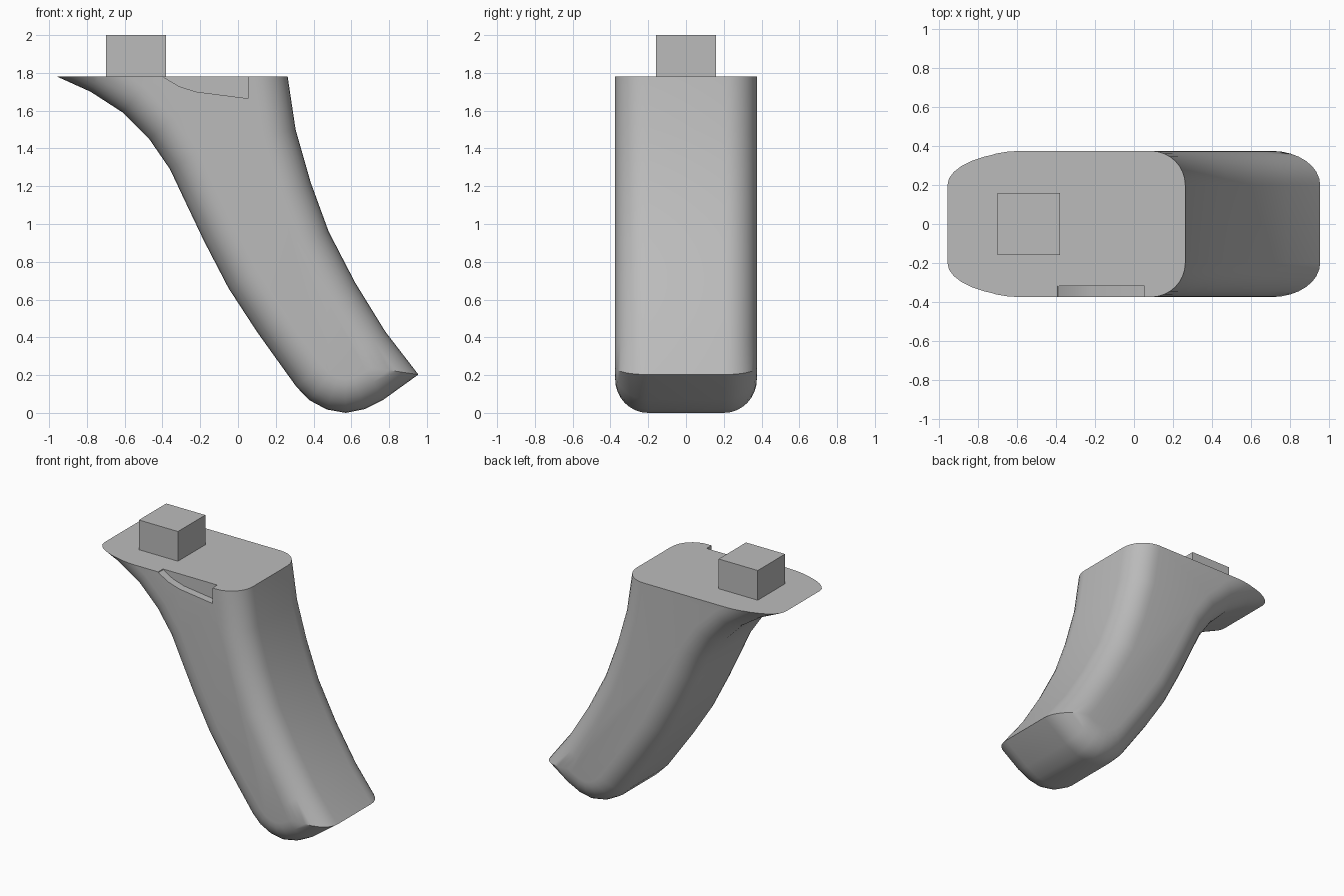
import bpy, bmesh, math
from mathutils import Vector

if "Cube" in bpy.data.objects:
    bpy.data.objects.remove(bpy.data.objects["Cube"])

W, R, TOP, SEG = 0.375, 0.175, 1.78, 8

grey = bpy.data.materials.new("plain grey")
grey.diffuse_color = (0.5, 0.5, 0.5, 1)
grey.use_nodes = True
grey.node_tree.nodes["Principled BSDF"].inputs["Base Color"].default_value = grey.diffuse_color


def make_object(name, bm):
    bmesh.ops.recalc_face_normals(bm, faces=bm.faces)
    mesh = bpy.data.meshes.new(name)
    bm.to_mesh(mesh)
    bm.free()
    mesh.materials.append(grey)
    ob = bpy.data.objects.new(name, mesh)
    bpy.context.collection.objects.link(ob)
    return ob


def prism(name, outline, y0, y1):
    """Extrude an x-z outline along y."""
    bm = bmesh.new()
    face = bm.faces.new([bm.verts.new((x, y0, z)) for x, z in outline])
    ext = bmesh.ops.extrude_face_region(bm, geom=[face])
    moved = [v for v in ext["geom"] if isinstance(v, bmesh.types.BMVert)]
    bmesh.ops.translate(bm, verts=moved, vec=(0, y1 - y0, 0))
    return make_object(name, bm)


def inset(points, d):
    """Move an anticlockwise outline inward by d; its last edge (the top) stays level."""
    n = len(points)
    normals = []
    for i in range(n):
        e = (points[(i + 1) % n] - points[i]).normalized()
        normals.append(Vector((-e.y, e.x)))
    out = []
    for i, p in enumerate(points):
        a, b = normals[i - 1], normals[i]
        if i == 0:
            out.append(p + Vector((d / b.x, 0)))
        elif i == n - 1:
            out.append(p + Vector((d / a.x, 0)))
        else:
            out.append(p + (a + b) * d / (1 + a.dot(b)))
    return out


# Grip side profile, running past the top plane so it can be trimmed flat
back = [(-1.58, 2.06), (-0.957, 1.78), (-0.78, 1.70), (-0.61, 1.59), (-0.47, 1.45),
        (-0.36, 1.29), (-0.28, 1.12), (-0.18, 0.91), (-0.05, 0.66), (0.10, 0.43)]
base = [(0.20, 0.29), (0.31, 0.137), (0.38, 0.066), (0.47, 0.018), (0.57, 0.0),
        (0.67, 0.02), (0.77, 0.07), (0.955, 0.203)]
front = [(0.78, 0.43), (0.62, 0.69), (0.48, 0.96), (0.385, 1.22), (0.305, 1.50),
         (0.263, 1.78), (0.221, 2.06)]
profile = [Vector(p) for p in back + base + front]

# Rounded grip: stacked inset outlines form the fillet on both sides
bm = bmesh.new()
steps = [k / SEG * math.pi / 2 for k in range(SEG + 1)]
layers = [(-(W - R + R * math.sin(t)), R * (1 - math.cos(t))) for t in reversed(steps)]
layers += [(-y, d) for y, d in reversed(layers)]
rings = [[bm.verts.new((p.x, y, p.y)) for p in inset(profile, d)] for y, d in layers]
for lo, hi in zip(rings, rings[1:]):
    for i in range(len(profile)):
        j = (i + 1) % len(profile)
        bm.faces.new((lo[i], lo[j], hi[j], hi[i]))
bm.faces.new(rings[0])
bm.faces.new(rings[-1])
bmesh.ops.bisect_plane(bm, geom=bm.verts[:] + bm.edges[:] + bm.faces[:], dist=1e-5,
                       plane_co=(0, 0, TOP), plane_no=(0, 0, 1), clear_outer=True)
bmesh.ops.holes_fill(bm, edges=[e for e in bm.edges if e.is_boundary], sides=0)
grip = make_object("grip", bm)

# Shallow notch in the upper front side
notch = prism("notch_cutter", [(-0.395, 1.79), (-0.39, 1.775), (-0.31, 1.728), (-0.22, 1.70),
                               (0.053, 1.665), (0.053, 1.79)], -0.5, -0.318)
mod = grip.modifiers.new("notch", 'BOOLEAN')
mod.operation = 'DIFFERENCE'
mod.solver = 'EXACT'
mod.object = notch
bpy.context.view_layer.objects.active = grip
grip.select_set(True)
bpy.ops.object.modifier_apply(modifier="notch")
bpy.data.objects.remove(notch)
bpy.ops.object.shade_smooth_by_angle(angle=math.radians(32))

# Mounting block on the top
prism("mounting_block", [(-0.70, TOP), (-0.38, TOP), (-0.38, 2.0), (-0.70, 2.0)], -0.16, 0.16)
